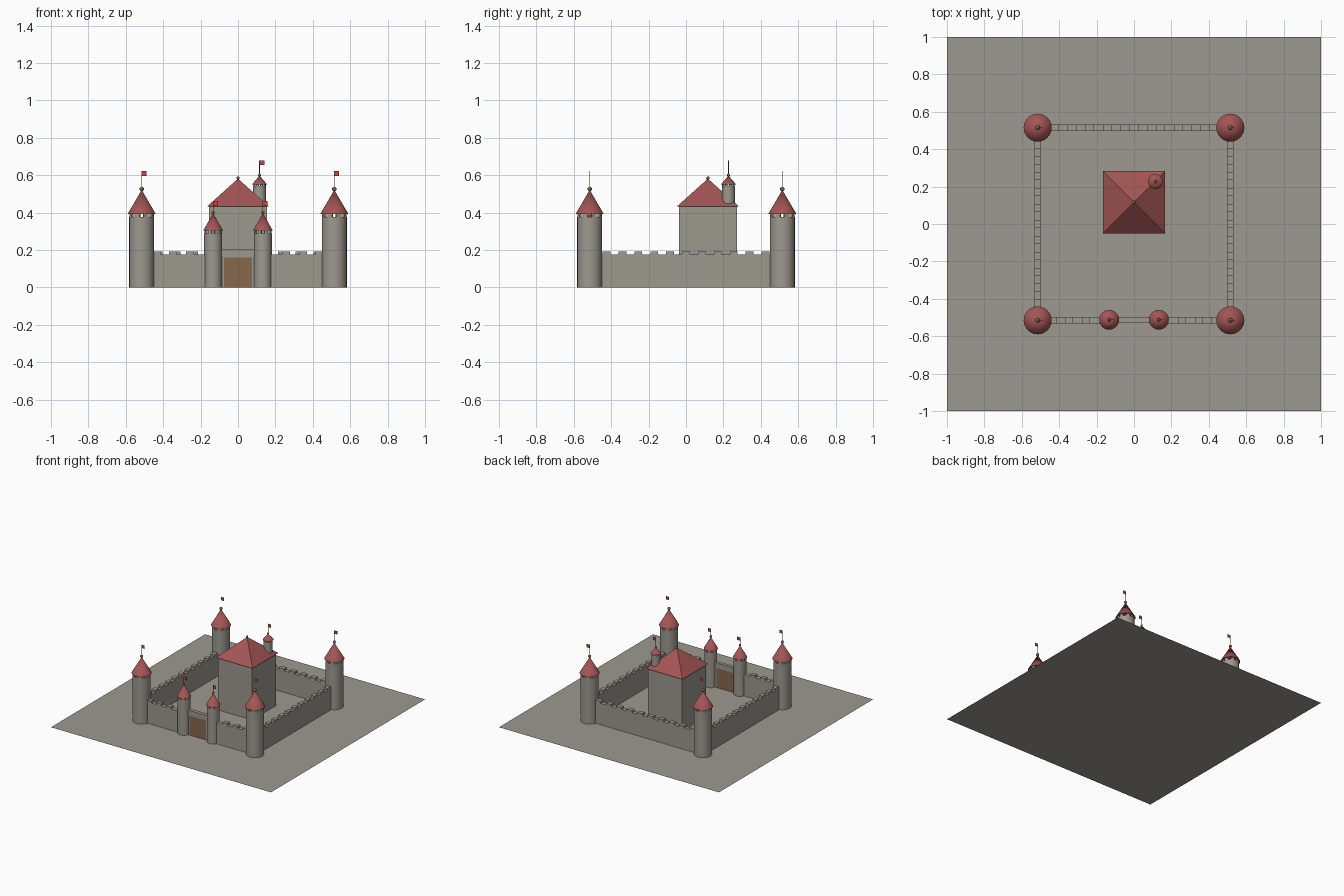
import bpy, math
from mathutils import Vector

if "Cube" in bpy.data.objects:
    bpy.data.objects.remove(bpy.data.objects["Cube"])


def material(name, rgb):
    m = bpy.data.materials.new(name)
    m.diffuse_color = (*rgb, 1)
    m.use_nodes = True
    m.node_tree.nodes["Principled BSDF"].inputs["Base Color"].default_value = m.diffuse_color
    return m


STONE = material("stone grey", (0.34, 0.32, 0.28))
GROUND = material("ground grey", (0.34, 0.32, 0.285))
ROOF = material("roof red", (0.37, 0.09, 0.09))
FLAG = material("flag red", (0.58, 0.06, 0.05))
WOOD = material("door wood", (0.24, 0.14, 0.07))
KNOB = material("bronze", (0.20, 0.14, 0.075))
IRON = material("pole grey", (0.15, 0.15, 0.15))
BASE = 0.001  # parts stand just above the ground sheet


def finish(name, mat, smooth=False):
    ob = bpy.context.object
    ob.name = name
    ob.data.materials.append(mat)
    if smooth:
        bpy.ops.object.shade_smooth_by_angle(angle=math.radians(40))
    return ob


def box(name, x0, x1, y0, y1, z0, z1, mat):
    bpy.ops.mesh.primitive_cube_add(size=1, location=((x0 + x1) / 2, (y0 + y1) / 2, (z0 + z1) / 2))
    bpy.context.object.scale = (x1 - x0, y1 - y0, z1 - z0)
    bpy.ops.object.transform_apply(location=False, rotation=False)
    return finish(name, mat)


def cylinder(name, x, y, r, z0, z1, mat, sides=24):
    bpy.ops.mesh.primitive_cylinder_add(vertices=sides, radius=r, depth=z1 - z0,
                                        location=(x, y, (z0 + z1) / 2))
    return finish(name, mat, True)


def cone(name, x, y, r, z0, z1, mat, sides=24, turn=0):
    bpy.ops.mesh.primitive_cone_add(vertices=sides, radius1=r, radius2=0, depth=z1 - z0,
                                    location=(x, y, (z0 + z1) / 2), rotation=(0, 0, turn))
    return finish(name, mat, sides > 8)


def ball(name, x, y, z, r):
    bpy.ops.mesh.primitive_uv_sphere_add(segments=12, ring_count=8, radius=r, location=(x, y, z))
    return finish(name, KNOB, True)


def tower(name, x, y, r, roof_r, z0, top, eave, apex, knob, pole_top):
    """Round tower: shaft, small roof supports, cone roof, knob, pole and flag."""
    cylinder(name + "_shaft", x, y, r, z0, top, STONE)
    count = 8
    for i in range(count):
        a = math.tau * (i + 0.5) / count
        d = r * 0.88
        s = box(name + "_merlon", -r * 0.1, r * 0.1, -r * 0.2, r * 0.2, 0, eave - top + 0.002, STONE)
        s.location = (x + d * math.cos(a), y + d * math.sin(a), (top + eave) / 2)
        s.rotation_euler.z = a
    cone(name + "_roof", x, y, roof_r, eave, apex, ROOF)
    ball(name + "_knob", x, y, apex + knob * 0.4, knob)
    cylinder(name + "_pole", x, y, 0.0017, apex, pole_top, IRON, 8)
    box(name + "_flag", x, x + 0.026, y - 0.001, y + 0.001, pole_top - 0.026, pole_top, FLAG)


# Ground sheet
bpy.ops.mesh.primitive_plane_add(size=2)
finish("ground", GROUND)

# Corner towers and gate towers
C = 0.515
for sx in (-1, 1):
    for sy in (-1, 1):
        tower("corner_tower", sx * C, sy * C, 0.067, 0.075, BASE, 0.376, 0.393, 0.522, 0.012, 0.622)
    tower("gate_tower", sx * 0.133, -0.512, 0.048, 0.053, BASE, 0.29, 0.304, 0.398, 0.009, 0.463)

# Curtain walls with merlons
T, WALK, CREST = 0.017, 0.177, 0.193
box("back_wall", -C, C, C - T, C + T, BASE, WALK, STONE)
for i in range(10):
    x = (i - 4.5) * 0.095
    box("back_merlon", x - 0.024, x + 0.024, C - T, C + T, WALK, CREST, STONE)
for s in (-1, 1):
    box("side_wall", s * C - T, s * C + T, -C, C, BASE, WALK, STONE)
    for i in range(11):
        y = (i - 5) * 0.085
        box("side_merlon", s * C - T, s * C + T, y - 0.021, y + 0.021, WALK, CREST, STONE)
    a, b = sorted((s * C, s * 0.133))
    box("front_wall", a, b, -C - T, -C + T, BASE, WALK, STONE)
    for x in (0.435, 0.349, 0.257):
        box("front_merlon", s * x - 0.021, s * x + 0.021, -C - T, -C + T, WALK, CREST, STONE)

# Gate: lintel and wooden door
box("gate_lintel", -0.12, 0.12, -0.526, -0.498, 0.165, 0.205, STONE)
box("gate_door", -0.075, 0.075, -0.522, -0.502, BASE, 0.16, WOOD)
box("gate_door_head", -0.09, 0.09, -0.522, -0.502, 0.16, 0.167, STONE)
for s in (-1, 1):
    box("gate_post", s * 0.085 - 0.01, s * 0.085 + 0.01, -0.522, -0.502, BASE, 0.165, STONE)

# Keep with pyramid roof and corner turret
KY = 0.117
box("keep", -0.155, 0.155, KY - 0.155, KY + 0.155, BASE, 0.432, STONE)
cone("keep_roof", 0, KY, 0.167 * math.sqrt(2), 0.432, 0.582, ROOF, 4, math.pi / 4)
ball("keep_knob", 0, KY, 0.585, 0.009)
tower("turret", 0.115, 0.227, 0.034, 0.040, 0.45, 0.543, 0.552, 0.598, 0.008, 0.68)
